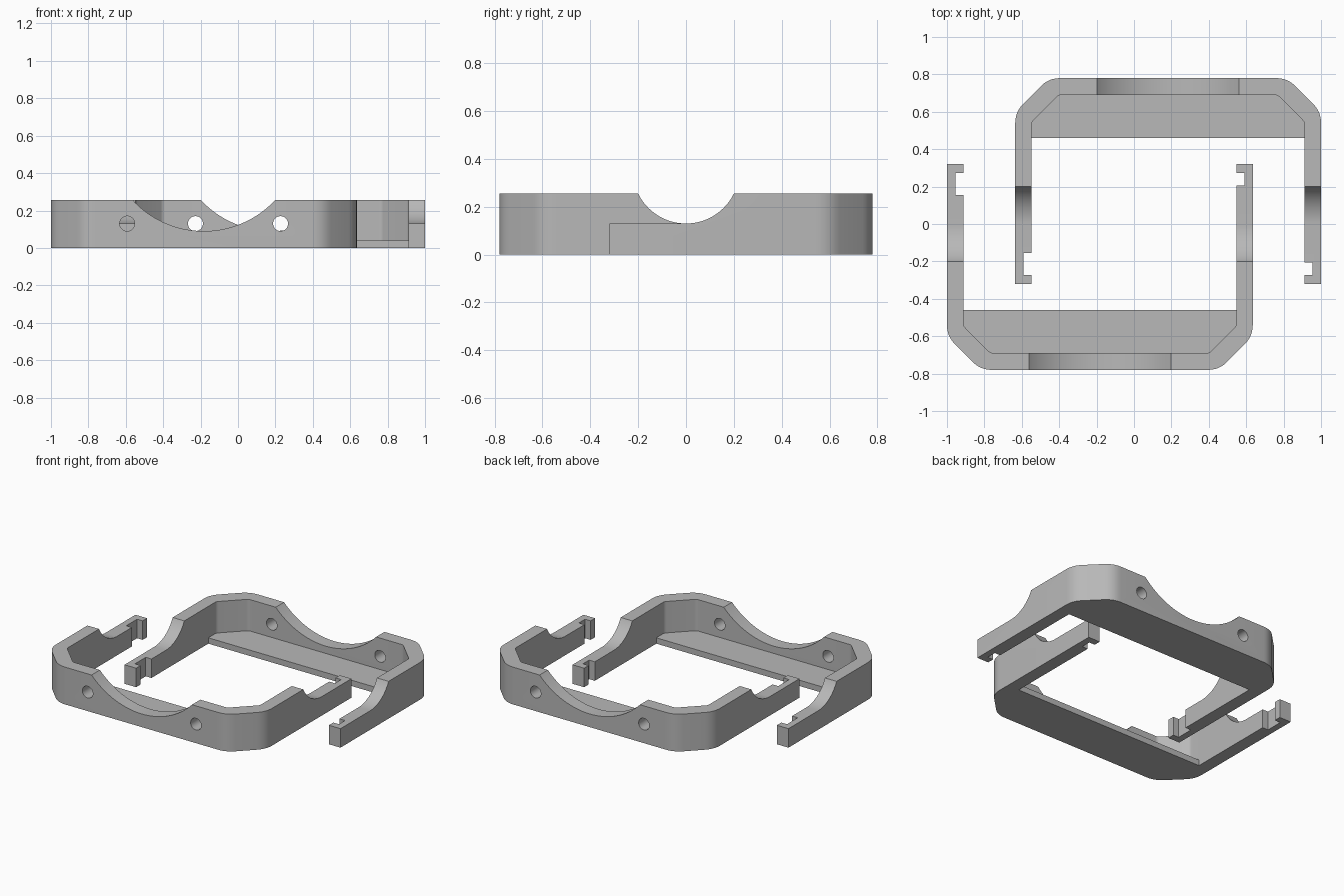
import bpy, bmesh, math
from mathutils import Matrix, Vector

if "Cube" in bpy.data.objects:
    bpy.data.objects.remove(bpy.data.objects["Cube"], do_unlink=True)

HALF, WALL, HEIGHT = 0.8175, 0.088, 0.255
INNER = HALF - WALL
FRONT, TIP, LEDGE = -0.78, 0.32, -0.46
SHIFT = 0.1825

grey = bpy.data.materials.new("light grey")
grey.use_nodes = True
grey.diffuse_color = (0.48, 0.48, 0.48, 1)
grey.node_tree.nodes["Principled BSDF"].inputs["Base Color"].default_value = (0.48, 0.48, 0.48, 1)


def prism(name, points, depth):
    """Solid made by sweeping a closed outline along a vector."""
    bm = bmesh.new()
    face = bm.faces.new([bm.verts.new(p) for p in points])
    swept = bmesh.ops.extrude_face_region(bm, geom=[face])["geom"]
    bmesh.ops.translate(bm, vec=depth, verts=[v for v in swept if isinstance(v, bmesh.types.BMVert)])
    bmesh.ops.recalc_face_normals(bm, faces=bm.faces)
    mesh = bpy.data.meshes.new(name)
    bm.to_mesh(mesh)
    bm.free()
    obj = bpy.data.objects.new(name, mesh)
    bpy.context.collection.objects.link(obj)
    return obj


def box(name, low, high):
    (x0, y0, z0), (x1, y1, z1) = low, high
    return prism(name, [(x0, y0, z0), (x1, y0, z0), (x1, y1, z0), (x0, y1, z0)], (0, 0, z1 - z0))


def round_rod(name, x, z, radius, sides):
    """Round cutter through the end wall."""
    ring = [(x + radius * math.cos(a), FRONT - 0.1, z + radius * math.sin(a))
            for a in (2 * math.pi * i / sides for i in range(sides))]
    return prism(name, ring, (0, 0.3, 0))


def tray_outline(half, front, back, chamfer, soften, z):
    """U-shaped plan with chamfered front corners, softened by short curves."""
    corners = [Vector((half, back)), Vector((half, front + chamfer)),
               Vector((half - chamfer, front))]
    side = [corners[0]]
    for a, b, c in ((corners[0], corners[1], corners[2]),
                    (corners[1], corners[2], Vector((0, front)))):
        p, q = b + (a - b).normalized() * soften, b + (c - b).normalized() * soften
        for i in range(7):
            t = i / 6
            side.append(p * (1 - t) ** 2 + b * 2 * t * (1 - t) + q * t * t)
    return [(p.x, p.y, z) for p in side] + [(-p.x, p.y, z) for p in reversed(side)]


# Bracket block and everything cut from it
body = prism("front_bracket", tray_outline(HALF, FRONT, TIP, 0.18, 0.06, 0), (0, 0, HEIGHT))
cutters = [
    prism("pocket", tray_outline(INNER, FRONT + 0.09, 1, 0.145, 0.015, 0.04), (0, 0, 1)),
    box("opening", (-INNER, LEDGE, -1), (INNER, 1, 1)),
]

# Arms sweep down to half height
radius, low = 0.2225, 0.13
arc = [(-radius * math.sin(t), low + radius * (1 - math.cos(t)))
       for t in (math.pi / 2 * i / 24 for i in range(25))]
profile = [(1, low)] + arc + [(-radius, 0.6), (1, 0.6)]
cutters.append(prism("arm_sweep", [(-1, y, z) for y, z in profile], (2, 0, 0)))

# Shallow scoop and screw holes in the end wall
cutters.append(round_rod("scoop", 0, 0.09 + 0.52, 0.52, 128))
for side in (-1, 1):
    cutters.append(round_rod("screw_hole", side * 0.41, 0.13, 0.04, 32))

# Latch notches on the inner side of the arm tips
cutters.append(box("left_notch", (-INNER - 0.043, 0.155, -1), (-INNER + 0.1, 0.272, 1)))
cutters.append(box("right_notch", (INNER - 0.1, 0.205, -1), (INNER + 0.043, 0.272, 1)))

for cutter in cutters:
    cutter.hide_render = True
    mod = body.modifiers.new(cutter.name, "BOOLEAN")
    mod.operation, mod.solver, mod.object = "DIFFERENCE", "EXACT", cutter

bpy.context.view_layer.update()
mesh = bpy.data.meshes.new_from_object(body.evaluated_get(bpy.context.evaluated_depsgraph_get()))
body.modifiers.clear()
body.data = mesh
for cutter in cutters:
    bpy.data.objects.remove(cutter, do_unlink=True)
mesh.materials.clear()
mesh.materials.append(grey)

# Rear bracket is the mirrored copy, offset sideways
rear_mesh = mesh.copy()
rear_mesh.transform(Matrix.Scale(-1, 4, (0, 1, 0)))
rear_mesh.flip_normals()
rear = bpy.data.objects.new("rear_bracket", rear_mesh)
bpy.context.collection.objects.link(rear)
body.location.x, rear.location.x = -SHIFT, SHIFT

bpy.ops.object.select_all(action="DESELECT")
for obj in (body, rear):
    obj.select_set(True)
bpy.context.view_layer.objects.active = body
bpy.ops.object.shade_smooth_by_angle(angle=math.radians(30))
